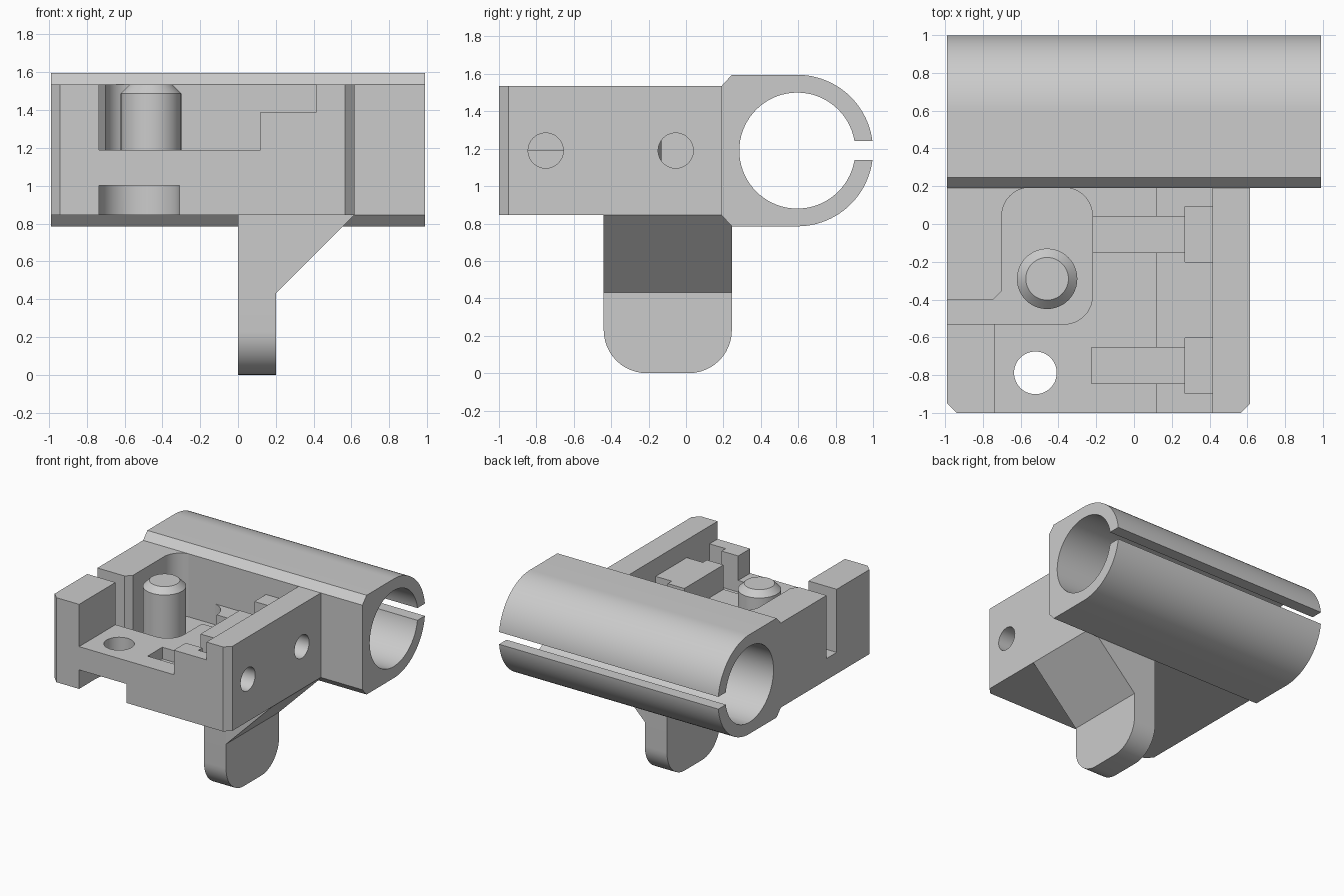
import bpy
import bmesh
from math import cos, sin, radians

default = bpy.data.objects.get("Cube")
if default:
    bpy.data.objects.remove(default, do_unlink=True)

grey = bpy.data.materials.new("light grey")
grey.use_nodes = True
colour = (0.6, 0.6, 0.6, 1)
grey.diffuse_color = colour
grey.node_tree.nodes["Principled BSDF"].inputs["Base Color"].default_value = colour


def arc(cx, cy, r, start, end, steps=12):
    angles = [radians(start + (end - start) * i / steps) for i in range(steps + 1)]
    return [(cx + r * cos(a), cy + r * sin(a)) for a in angles]


def circle(cx, cy, r, steps=48):
    return arc(cx, cy, r, 0, 360, steps)[:-1]


def rect(x0, y0, x1, y1):
    return [(x0, y0), (x1, y0), (x1, y1), (x0, y1)]


def prism(name, outline, axis, low, high):
    """Extrude a closed outline along the x, y or z axis."""
    place = {"x": lambda a, b, d: (d, a, b),
             "y": lambda a, b, d: (a, d, b),
             "z": lambda a, b, d: (a, b, d)}[axis]
    bm = bmesh.new()
    rings = [[bm.verts.new(place(a, b, d)) for a, b in outline] for d in (low, high)]
    bottom, top = rings
    bm.faces.new(bottom)
    bm.faces.new(top)
    for i in range(len(outline)):
        bm.faces.new((bottom[i - 1], bottom[i], top[i], top[i - 1]))
    bmesh.ops.recalc_face_normals(bm, faces=bm.faces)
    mesh = bpy.data.meshes.new(name)
    bm.to_mesh(mesh)
    bm.free()
    mesh.materials.append(grey)
    obj = bpy.data.objects.new(name, mesh)
    bpy.context.collection.objects.link(obj)
    return obj


def activate(obj):
    bpy.ops.object.select_all(action="DESELECT")
    obj.select_set(True)
    bpy.context.view_layer.objects.active = obj


def cut(obj, outline, axis, low, high):
    cutter = prism("cutter", outline, axis, low, high)
    cutter.hide_render = True
    mod = obj.modifiers.new("cut", "BOOLEAN")
    mod.operation = "DIFFERENCE"
    mod.solver = "EXACT"
    mod.object = cutter
    activate(obj)
    bpy.ops.object.modifier_apply(modifier=mod.name)
    bpy.data.objects.remove(cutter, do_unlink=True)


BASE, TOP, MID, FLOOR, OVER = 0.845, 1.535, 1.19, 1.02, 1.8
LEFT, RIGHT, BACK = -0.99, 0.615, 0.19

# Main block with chamfered front corners
block = prism("main_block", [(LEFT, BACK), (LEFT, -0.95), (LEFT + 0.05, -1), (RIGHT - 0.05, -1),
                             (RIGHT, -0.95), (RIGHT, BACK)], "z", BASE, TOP)

# Open recess with a raised step beside the right wall
cut(block, [(-0.735, -1.1), (0.12, -1.1), (0.12, 0.25), (-0.46, 0.25),
            (-0.46, -0.45), (-0.735, -0.45)], "z", MID, OVER)
cut(block, rect(0.05, -1.1, 0.415, 0.25), "z", 1.39, OVER)

# Deep rounded pocket with a slot through the left wall
cut(block, [(-1.1, -0.53)] + arc(-0.37, -0.38, 0.15, -90, 0)
    + arc(-0.37, 0.043, 0.15, 0, 90) + arc(-0.55, 0.043, 0.15, 90, 180)
    + [(-0.7, -0.355), (-0.745, -0.4), (-1.1, -0.4)], "z", FLOOR, OVER)

# Screw channels, nut seats and holes through the right wall
for y in (-0.055, -0.75):
    cut(block, rect(-0.225, y - 0.095, 0.3, y + 0.095), "z", MID - 0.095, OVER)
    cut(block, rect(0.27, y - 0.147, 0.415, y + 0.147), "z", MID - 0.165, OVER)
    cut(block, circle(y, MID, 0.094), "x", 0.35, 0.8)

# Vertical screw hole and the round-ended seat under it
cut(block, circle(-0.522, -0.788, 0.113), "z", 0.7, 1.4)
cut(block, [(-0.735, -1.1), (-0.309, -1.1)] + arc(-0.522, -0.788, 0.213, 0, 180, 24),
    "z", 0.7, 1.0)

# Split clamp tube along the back
CY, CZ = 0.595, 1.19
tube = prism("clamp_tube", [(BACK, BASE), (0.245, 0.785)] + arc(CY, CZ, 0.405, -90, 90, 48)
             + [(0.245, 1.595), (BACK, TOP)], "x", -0.99, 0.99)
cut(tube, circle(CY, CZ, 0.31, 72), "x", -1.2, 1.2)
cut(tube, rect(0.7, 1.14, 1.2, 1.24), "x", -1.2, 1.2)

# Tab below the block and its sloping brace
tab = prism("lower_tab", arc(-0.21, 0.23, 0.23, 180, 270) + arc(0.015, 0.23, 0.23, 270, 360)
            + [(0.245, BASE), (-0.44, BASE)], "x", 0, 0.2)
brace = prism("tab_brace", [(0.2, 0.43), (RIGHT, BASE), (0.2, BASE)], "y", -0.44, 0.245)

# Pivot post with a chamfered tip
post = prism("pivot_post", circle(-0.46, -0.29, 0.16), "z", FLOOR - 0.05, TOP)
bm = bmesh.new()
bm.from_mesh(post.data)
rim = [e for e in bm.edges if all(v.co.z > TOP - 0.01 for v in e.verts)]
bmesh.ops.bevel(bm, geom=rim, offset=0.047, segments=1, affect="EDGES")
bm.to_mesh(post.data)
bm.free()

for part in (block, tube, tab, brace, post):
    activate(part)
    bpy.ops.object.shade_smooth_by_angle(angle=radians(25))
